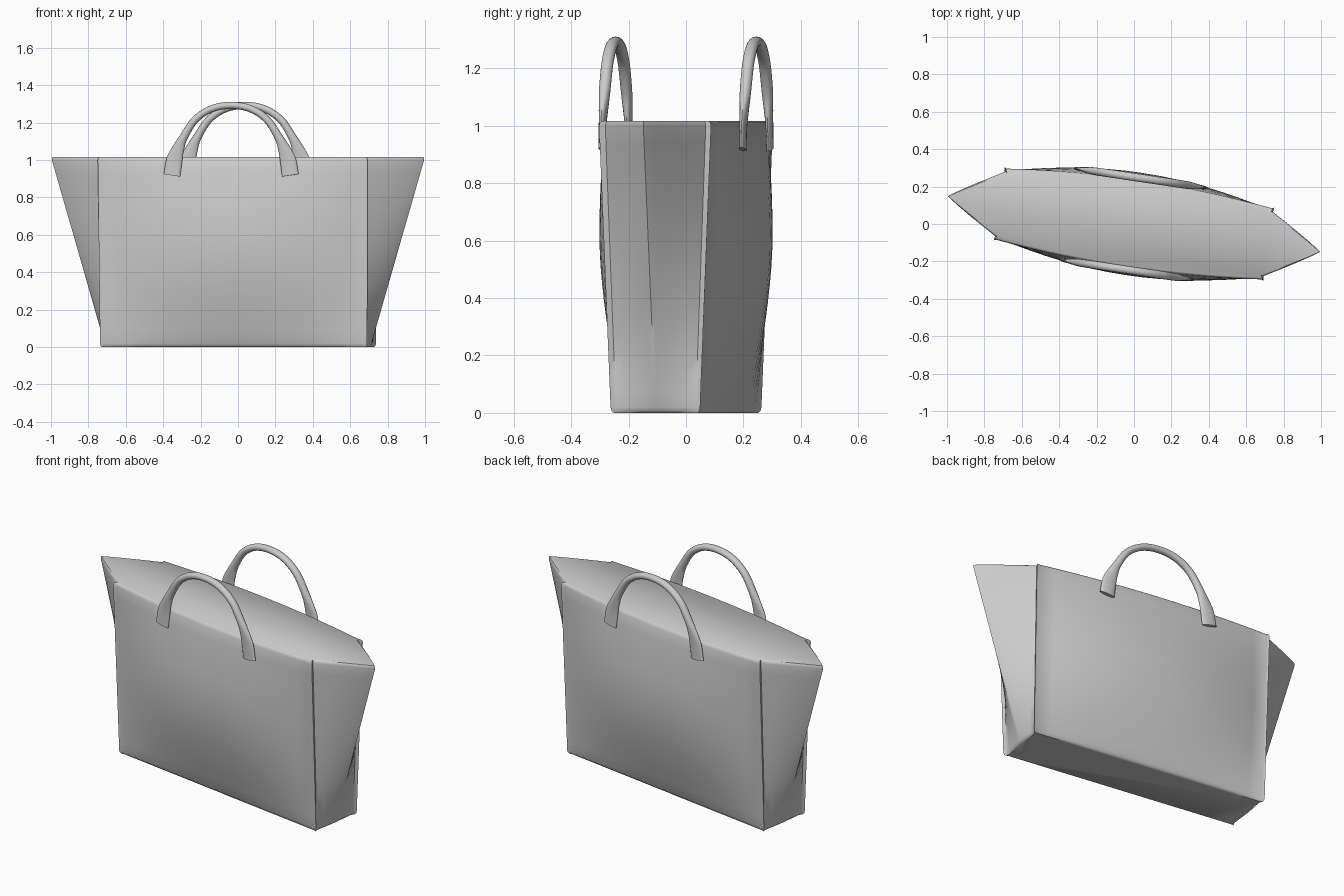
import bpy, bmesh
from math import sin, cos, pi, radians
from mathutils import Vector

if "Cube" in bpy.data.objects:
    bpy.data.objects.remove(bpy.data.objects["Cube"])

TURN = radians(-8.5)   # whole bag stands slightly turned
H = 1.017


def finish(name, bm, angle):
    bmesh.ops.recalc_face_normals(bm, faces=bm.faces)
    me = bpy.data.meshes.new(name)
    bm.to_mesh(me)
    bm.free()
    ob = bpy.data.objects.new(name, me)
    bpy.context.collection.objects.link(ob)
    ob.rotation_euler.z = TURN
    bpy.ops.object.select_all(action='DESELECT')
    ob.select_set(True)
    bpy.context.view_layer.objects.active = ob
    bpy.ops.object.shade_smooth_by_angle(angle=radians(angle))
    return ob


def loft(bm, rings):
    rows = [[bm.verts.new(p) for p in r] for r in rings]
    for a, b in zip(rows, rows[1:]):
        for i in range(len(a)):
            j = (i + 1) % len(a)
            bm.faces.new((a[i], a[j], b[j], b[i]))
    bm.faces.new(rows[0])
    bm.faces.new(rows[-1])


# Body: bulging front/back panels, seam lips, gussets flaring to a point at the top
def body_ring(z, inset):
    t = z / H
    half = 0.716 + 0.007 * t
    depth = 0.152 + 0.041 * t
    bulge = 0.04 * t + 0.08 * sin(pi * t)
    ridge = half + (1.011 - 0.723) * t
    quarter = []          # half of the outline: front panel then right gusset
    n = 16
    for i in range(n + 1):
        u = -1 + 2 * i / n
        quarter.append((u * half * 0.99, -(depth + bulge * (1 - u * u))))
    quarter.append((half + 0.006, -depth - 0.005))
    for y in (-0.92, -0.7, -0.45, -0.2, -0.06, 0, 0.06, 0.2, 0.45, 0.7, 0.92):
        s = min(1, abs(y) / 0.92)
        quarter.append((half - 0.004 + (ridge - half + 0.004) * (1 - s ** 1.08), y * depth))
    quarter.append((half + 0.006, depth + 0.005))
    outline = quarter + [(-x, -y) for x, y in quarter]
    kx, ky = 1 - inset / ridge, 1 - inset / depth
    return [(x * kx, y * ky, z) for x, y in outline]


bm = bmesh.new()
rings = [body_ring(0, 0.008), body_ring(0.008, 0.002)]
rings += [body_ring(0.02 + 0.98 * i / 16, 0) for i in range(17)]
rings += [body_ring(1.011, 0.003), body_ring(H, 0.009)]
loft(bm, rings)
finish("bag_body", bm, 48)


# Handles: arched round strap flaring into flat feet (x, z, half width, half thickness)
half_path = [(0.320, 0.918, 0.045, 0.011), (0.307, 1.00, 0.043, 0.012),
             (0.286, 1.06, 0.033, 0.016), (0.258, 1.12, 0.023, 0.020),
             (0.195, 1.215, 0.020, 0.021), (0.105, 1.274, 0.019, 0.021)]
path = [Vector(p) for p in half_path] + [Vector((0, 1.292, 0.019, 0.021))]
path += [Vector((-p[0],) + p[1:]) for p in reversed(half_path)]


def smooth_path(pts, steps=5):
    ext = [2 * pts[0] - pts[1]] + pts + [2 * pts[-1] - pts[-2]]
    out = []
    for a, b, c, d in zip(ext, ext[1:], ext[2:], ext[3:]):
        for k in range(steps):
            t = k / steps
            out.append(0.5 * (2 * b + (c - a) * t + (2 * a - 5 * b + 4 * c - d) * t * t
                              + (3 * b - a - 3 * c + d) * t ** 3))
    return out + [pts[-1]]


def handle(name, side):
    pts = smooth_path(path)
    rings = []
    for i, p in enumerate(pts):
        d = pts[min(i + 1, len(pts) - 1)] - pts[max(i - 1, 0)]
        tangent = Vector((d[0], d[1])).normalized()
        nx, nz = -tangent.y, tangent.x
        ring = []
        for k in range(16):
            a = 2 * pi * k / 16
            w = p[2] * cos(a)
            ring.append((p[0] + nx * w, side * 0.248 + p[3] * sin(a), p[1] + nz * w))
        rings.append(ring)
    bm = bmesh.new()
    loft(bm, rings)
    finish(name, bm, 50)


handle("front_handle", -1)
handle("back_handle", 1)
